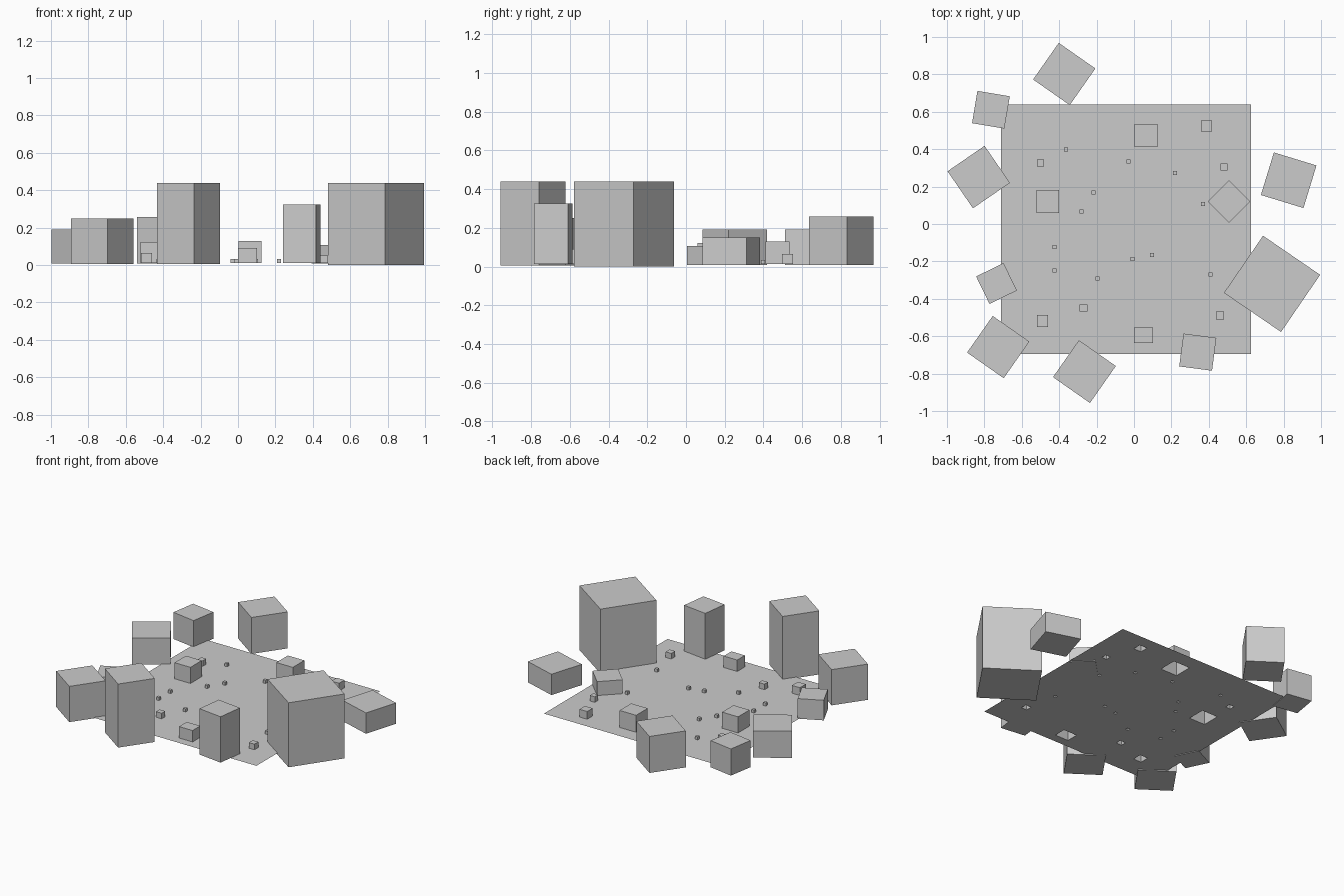
import bpy, bmesh, math
from mathutils import Matrix, Vector

if "Cube" in bpy.data.objects:
    bpy.data.objects.remove(bpy.data.objects["Cube"])

grey = bpy.data.materials.new("light_grey")
grey.diffuse_color = (0.6, 0.6, 0.6, 1)
grey.use_nodes = True
grey.node_tree.nodes["Principled BSDF"].inputs["Base Color"].default_value = grey.diffuse_color
BASE = 0.012


def finish(bm, name):
    mesh = bpy.data.meshes.new(name)
    bm.to_mesh(mesh)
    bm.free()
    mesh.materials.append(grey)
    ob = bpy.data.objects.new(name, mesh)
    bpy.context.collection.objects.link(ob)
    return ob


def block(name, x, y, sx, sy, z0, z1, turn=0, open_bottom=False):
    bm = bmesh.new()
    m = (Matrix.Translation((x, y, (z0 + z1) / 2))
         @ Matrix.Rotation(math.radians(turn), 4, 'Z')
         @ Matrix.Diagonal((sx, sy, z1 - z0, 1)))
    bmesh.ops.create_cube(bm, size=1, matrix=m)
    if open_bottom:
        bm.normal_update()
        low = [f for f in bm.faces if f.normal.z < -0.5]
        bmesh.ops.delete(bm, geom=low, context='FACES_ONLY')
    finish(bm, name)


# Large closed blocks around the rim: x, y, side, bottom, top, turn
rim = [
    (0.738, -0.320, 0.370, 0.000, 0.44, -34.4),
    (-0.265, -0.789, 0.241, 0.006, 0.44, -35),
    (-0.726, -0.658, 0.239, 0.006, 0.25, -35),
    (0.341, -0.685, 0.177, 0.012, 0.325, -7.5),
    (-0.735, -0.318, 0.163, 0.008, 0.145, 26),
    (-0.830, 0.251, 0.240, 0.008, 0.19, 34.5),
    (-0.765, 0.611, 0.175, 0.008, 0.19, -9.5),
    (-0.373, 0.802, 0.239, 0.008, 0.257, -35),
    (0.827, 0.234, 0.238, 0.008, 0.15, -17),
    (0.508, 0.120, 0.161, 0.008, 0.107, 45),
]
for i, (x, y, s, z0, z1, turn) in enumerate(rim):
    block(f"rim_block_{i}", x, y, s, s, z0, z1, turn)

# Small raised blocks growing out of the ground sheet: x, y, width, depth, top
raised = [
    (0.064, 0.473, 0.125, 0.125, 0.128),
    (-0.460, 0.120, 0.120, 0.123, 0.122),
    (0.051, -0.594, 0.102, 0.083, 0.09),
    (-0.489, -0.519, 0.060, 0.064, 0.065),
    (-0.270, -0.449, 0.043, 0.038, 0.05),
    (0.460, -0.489, 0.042, 0.042, 0.05),
    (0.388, 0.524, 0.058, 0.058, 0.065),
    (0.481, 0.305, 0.037, 0.037, 0.05),
    (-0.500, 0.326, 0.037, 0.037, 0.05),
]
# Tiny pebbles
pebbles = [(-0.364, 0.398), (-0.029, 0.334), (0.219, 0.273), (0.369, 0.107),
           (-0.217, 0.168), (-0.281, 0.067), (-0.425, -0.123), (-0.008, -0.187),
           (0.096, -0.166), (-0.425, -0.249), (-0.195, -0.291), (0.409, -0.27)]
raised += [(x, y, 0.02, 0.02, 0.033) for x, y in pebbles]
for i, (x, y, w, d, top) in enumerate(raised):
    block(f"raised_block_{i}", x, y, w, d, BASE, top, open_bottom=True)

# Ground sheet, cut open under every raised block
x0, x1, y0, y1 = -0.71, 0.626, -0.695, 0.638
bm = bmesh.new()
bm.faces.new([bm.verts.new((x, y, BASE))
              for x, y in ((x0, y0), (x1, y0), (x1, y1), (x0, y1))])
for x, y, w, d, _ in raised:
    for side in (-1, 1):
        for co, no in (((x + side * w / 2, 0, 0), (1, 0, 0)),
                       ((0, y + side * d / 2, 0), (0, 1, 0))):
            bmesh.ops.bisect_plane(bm, geom=bm.verts[:] + bm.edges[:] + bm.faces[:],
                                   dist=1e-6, plane_co=Vector(co), plane_no=Vector(no))


def under_block(f):
    c = f.calc_center_median()
    return any(abs(c.x - x) < w / 2 and abs(c.y - y) < d / 2
               for x, y, w, d, _ in raised)


bmesh.ops.delete(bm, geom=[f for f in bm.faces if under_block(f)], context='FACES')
finish(bm, "ground_sheet")
